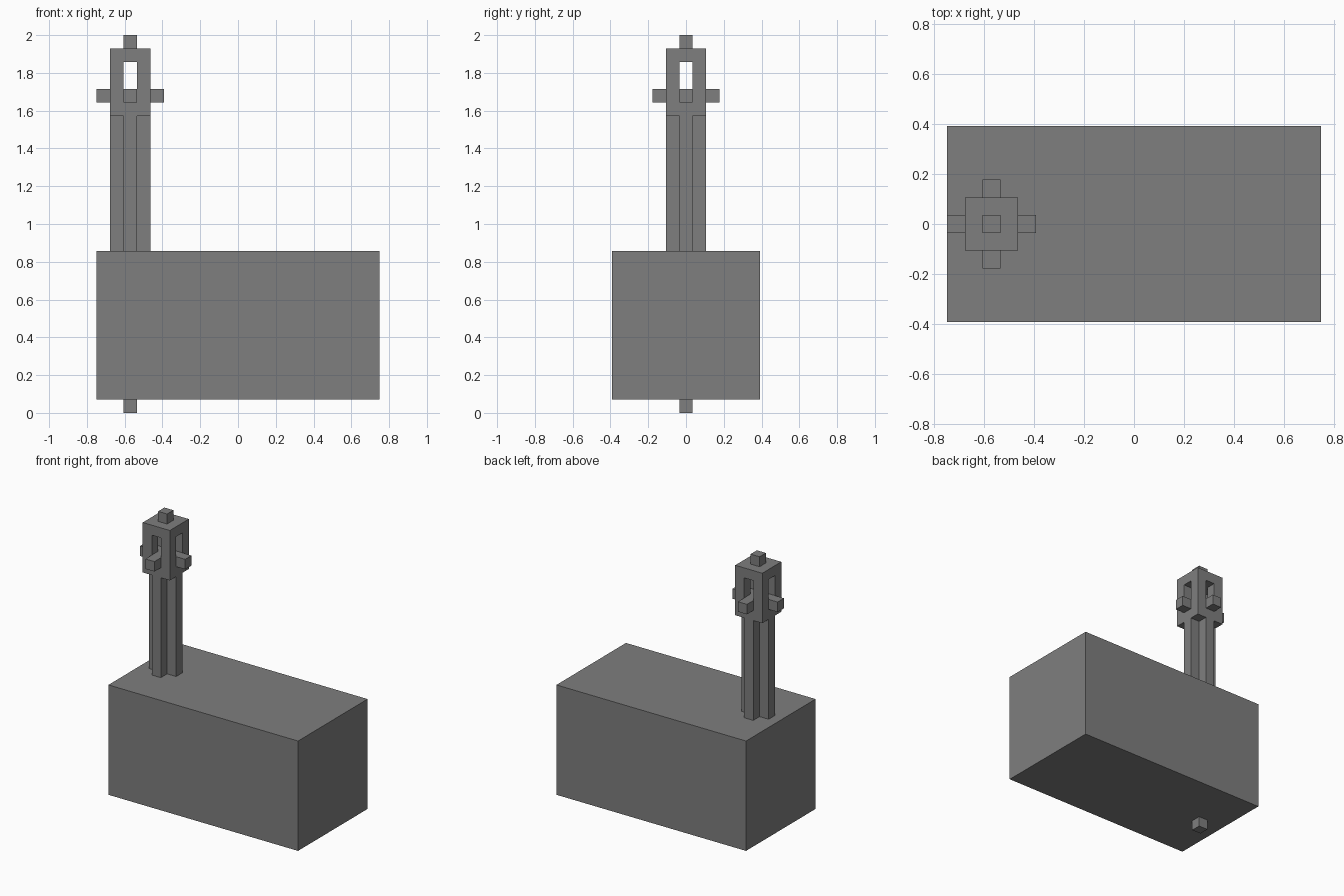
import bpy
import bmesh

U = 2 / 28            # one building unit
POST_X = -8           # post axis, in units

if "Cube" in bpy.data.objects:
    bpy.data.objects.remove(bpy.data.objects["Cube"], do_unlink=True)

grey = bpy.data.materials.new("dark grey")
grey.use_nodes = True
grey.diffuse_color = (0.21, 0.21, 0.21, 1)
grey.node_tree.nodes["Principled BSDF"].inputs["Base Color"].default_value = grey.diffuse_color


def prism(name, outline, bottom, top, x=0):
    """Extrude a flat outline from bottom to top; all measures in units."""
    bm = bmesh.new()
    base = bm.faces.new([bm.verts.new(((px + x) * U, py * U, bottom * U)) for px, py in outline])
    risen = bmesh.ops.extrude_face_region(bm, geom=[base])["geom"]
    moved = [v for v in risen if isinstance(v, bmesh.types.BMVert)]
    bmesh.ops.translate(bm, verts=moved, vec=(0, 0, (top - bottom) * U))
    bmesh.ops.recalc_face_normals(bm, faces=bm.faces)
    mesh = bpy.data.meshes.new(name)
    bm.to_mesh(mesh)
    bm.free()
    mesh.materials.append(grey)
    obj = bpy.data.objects.new(name, mesh)
    bpy.context.collection.objects.link(obj)
    return obj


def rectangle(width, depth):
    a, b = width / 2, depth / 2
    return [(-a, -b), (a, -b), (a, b), (-a, b)]


def plus(reach, half=0.5):
    """Plus-shaped outline, made by turning one corner through four quarters."""
    points, corner = [], [(reach, -half), (reach, half), (half, half)]
    for _ in range(4):
        points += corner
        corner = [(-y, x) for x, y in corner]
    return points


# Body and the foot stud below it
prism("body", rectangle(21, 11), 1, 12)
prism("foot_stud", rectangle(1, 1), 0, 1, POST_X)

# Post with a plus-shaped section
prism("post", plus(1.5), 12, 22, POST_X)

# Lantern head with windows cut through both ways
head = prism("lantern_head", rectangle(3, 3), 22, 27, POST_X)
cutter = prism("window_cutter", plus(3), 23, 26, POST_X)
cutter.hide_render = True
cutter.hide_viewport = True
cut = head.modifiers.new("windows", "BOOLEAN")
cut.operation = "DIFFERENCE"
cut.solver = "EXACT"
cut.object = cutter

# Crossed bars through the windows, and the stud on top
prism("cross_bars", plus(2.5), 23, 24, POST_X)
prism("top_stud", rectangle(1, 1), 27, 28, POST_X)
